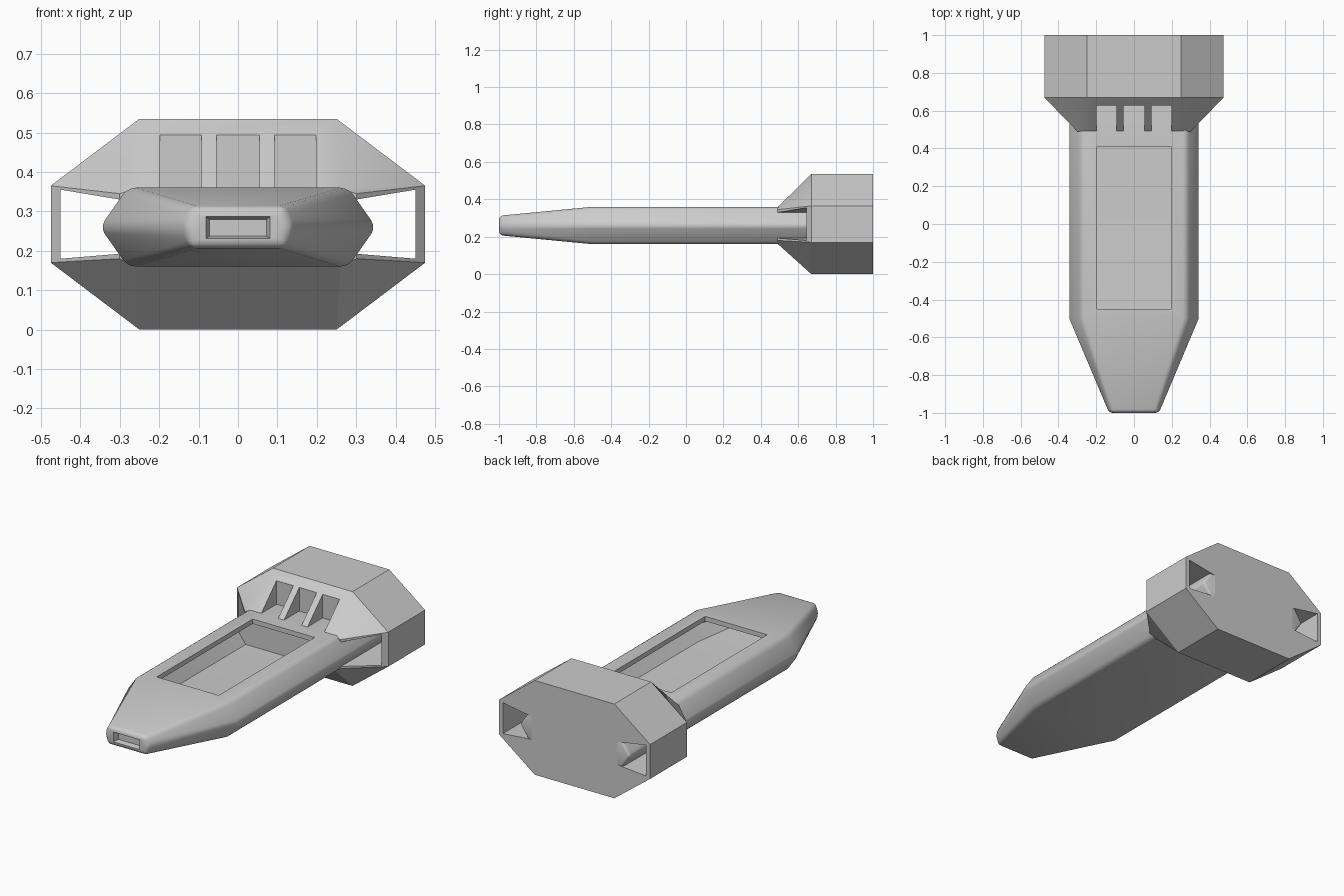
import bpy, bmesh, math

if "Cube" in bpy.data.objects:
    bpy.data.objects.remove(bpy.data.objects["Cube"])


def loft(name, sections):
    """Closed solid through (y, [(x, z), ...]) cross-sections."""
    bm = bmesh.new()
    rings = [[bm.verts.new((x, y, z)) for x, z in pts] for y, pts in sections]
    n = len(rings[0])
    for a, b in zip(rings, rings[1:]):
        for i in range(n):
            bm.faces.new((a[i], a[(i + 1) % n], b[(i + 1) % n], b[i]))
    bm.faces.new(rings[0])
    bm.faces.new(rings[-1][::-1])
    bmesh.ops.recalc_face_normals(bm, faces=bm.faces[:])
    me = bpy.data.meshes.new(name)
    bm.to_mesh(me)
    bm.free()
    ob = bpy.data.objects.new(name, me)
    bpy.context.collection.objects.link(ob)
    return ob


def rect(x0, x1, z0, z1):
    return [(x0, z0), (x1, z0), (x1, z1), (x0, z1)]


def box(name, x0, x1, y0, y1, z0, z1):
    return loft(name, [(y0, rect(x0, x1, z0, z1)), (y1, rect(x0, x1, z0, z1))])


def hexagon(flat, wide, half, zc=0.26):
    return [(flat, zc + half), (wide, zc), (flat, zc - half),
            (-flat, zc - half), (-wide, zc), (-flat, zc + half)]


def octagon(top_x, side_x, z0, z1, z2, z3):
    right = [(top_x, z3), (side_x, z2), (side_x, z1), (top_x, z0)]
    return right + [(-x, z) for x, z in reversed(right)]


def activate(ob):
    bpy.ops.object.select_all(action='DESELECT')
    ob.select_set(True)
    bpy.context.view_layer.objects.active = ob


def bevel(ob, width, angle):
    activate(ob)
    m = ob.modifiers.new("bevel", 'BEVEL')
    m.width, m.segments = width, 3
    m.limit_method, m.angle_limit = 'ANGLE', math.radians(angle)
    bpy.ops.object.modifier_apply(modifier=m.name)


def cut(ob, cutter):
    activate(ob)
    m = ob.modifiers.new("cut", 'BOOLEAN')
    m.operation, m.solver, m.object = 'DIFFERENCE', 'EXACT', cutter
    bpy.ops.object.modifier_apply(modifier=m.name)
    bpy.data.objects.remove(cutter)


# Long hexagonal hull with tapered nose
hull = loft("hull", [(-1.0, hexagon(0.12, 0.135, 0.052)),
                     (-0.5, hexagon(0.28, 0.35, 0.10)),
                     (0.999, hexagon(0.28, 0.35, 0.10))])
bevel(hull, 0.02, 32)

# Hollow hold inside the hull and its open hatch on top
cut(hull, loft("hold_cutter", [(-0.8, hexagon(0.17, 0.19, 0.045)),
                               (-0.48, hexagon(0.26, 0.315, 0.073)),
                               (0.44, hexagon(0.26, 0.315, 0.073))]))
cut(hull, box("hatch_cutter", -0.195, 0.195, -0.45, 0.41, 0.27, 0.5))

# Recessed port in the nose
cut(hull, loft("port_cutter", [(-1.02, rect(-0.088, 0.088, 0.228, 0.292)),
                               (-0.97, rect(-0.072, 0.072, 0.237, 0.279))]))

# Octagonal engine cowl with sloped front
rear = octagon(0.25, 0.475, 0.0, 0.17, 0.365, 0.535)
cowl = loft("engine_cowl", [(0.49, octagon(0.26, 0.30, 0.162, 0.18, 0.345, 0.358)),
                            (0.67, rear), (1.0, rear)])

# Open side channels running through the cowl
for s in (-1, 1):
    pts = [(s * 0.45, 0.355), (s * 0.27, 0.325), (s * 0.27, 0.195), (s * 0.45, 0.18)]
    cut(cowl, loft("channel_cutter", [(0.4, pts), (1.1, pts)]))

# Three intake recesses separated by ribs
for x0, x1 in ((-0.198, -0.092), (-0.055, 0.055), (0.092, 0.198)):
    cut(cowl, box("intake_cutter", x0, x1, 0.4, 0.628, 0.352, 0.65))

for ob in (hull, cowl):
    activate(ob)
    bpy.ops.object.shade_smooth_by_angle(angle=math.radians(28))
